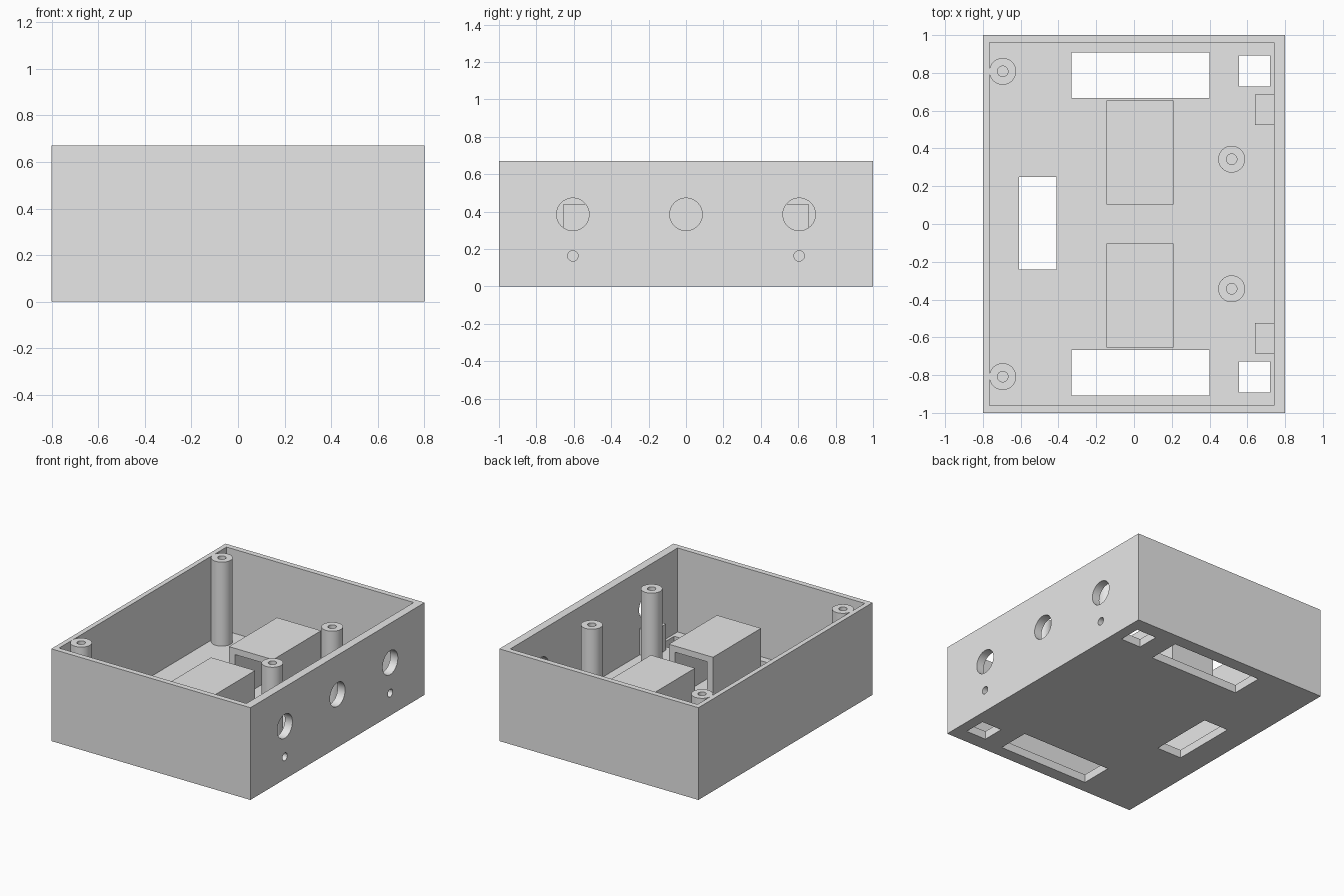
import bpy, math
from mathutils import Matrix

if "Cube" in bpy.data.objects:
    bpy.data.objects.remove(bpy.data.objects["Cube"])

grey = bpy.data.materials.new("light_grey")
grey.diffuse_color = (0.8, 0.8, 0.8, 1)
grey.use_nodes = True
grey.node_tree.nodes["Principled BSDF"].inputs["Base Color"].default_value = grey.diffuse_color


def finish(name):
    ob = bpy.context.object
    ob.name = name
    ob.data.materials.append(grey)
    return ob


def box(name, x0, x1, y0, y1, z0, z1):
    bpy.ops.mesh.primitive_cube_add(size=1)
    ob = finish(name)
    ob.data.transform(Matrix.Translation(((x0 + x1) / 2, (y0 + y1) / 2, (z0 + z1) / 2))
                      @ Matrix.Diagonal((x1 - x0, y1 - y0, z1 - z0, 1)))
    return ob


def cyl(name, r, depth, loc, along_x=False):
    bpy.ops.mesh.primitive_cylinder_add(vertices=48, radius=r, depth=depth)
    ob = finish(name)
    turn = Matrix.Rotation(math.pi / 2, 4, 'Y') if along_x else Matrix()
    ob.data.transform(Matrix.Translation(loc) @ turn)
    return ob


def cut(ob, cutters):
    for c in cutters:
        c.hide_render = True
        m = ob.modifiers.new("cut", 'BOOLEAN')
        m.operation, m.solver, m.object = 'DIFFERENCE', 'EXACT', c
        bpy.context.view_layer.objects.active = ob
        bpy.ops.object.modifier_apply(modifier=m.name)
        bpy.data.objects.remove(c)


def smooth(ob):
    bpy.ops.object.select_all(action='DESELECT')
    ob.select_set(True)
    bpy.context.view_layer.objects.active = ob
    bpy.ops.object.shade_smooth_by_angle(angle=math.radians(30))


H, FLOOR = 0.67, 0.06

# Open case: cavity, floor windows, holes in the right wall
case = box("case", -0.8, 0.8, -1, 1, 0, H)
cutters = [box("cavity", -0.765, 0.74, -0.96, 0.96, FLOOR, 1),
           box("side_window", -0.61, -0.41, -0.24, 0.25, -0.1, 0.2),
           cyl("middle_hole", 0.087, 0.3, (0.8, 0, 0.385), True)]
for s in (-1, 1):
    a, b = sorted((s * 0.667, s * 0.907))
    cutters.append(box("end_window", -0.33, 0.4, a, b, -0.1, 0.2))
    a, b = sorted((s * 0.727, s * 0.892))
    cutters.append(box("small_window", 0.557, 0.72, a, b, -0.1, 0.2))
    cutters.append(cyl("large_hole", 0.087, 0.3, (0.8, s * 0.605, 0.385), True))
    cutters.append(cyl("small_hole", 0.028, 0.3, (0.8, s * 0.605, 0.163), True))
cut(case, cutters)
smooth(case)

for s, side in ((-1, "front"), (1, "back")):
    # Hollow housing, open towards the middle of the case
    a, b = sorted((s * 0.103, s * 0.655))
    housing = box(side + "_housing", -0.145, 0.21, a, b, FLOOR - 0.01, 0.44)
    a, b = sorted((s * 0.0, s * 0.605))
    cut(housing, [box("pocket", -0.095, 0.16, a, b, FLOOR, 0.395)])

    # Small bored holder behind the small hole
    a, b = sorted((s * 0.525, s * 0.685))
    holder = box(side + "_holder", 0.64, 0.742, a, b, FLOOR - 0.01, 0.25)
    cut(holder, [cyl("bore", 0.028, 0.4, (0.69, s * 0.605, 0.163), True)])
    smooth(holder)

    # Screw posts with blind bores
    for x, y, pos in ((-0.695, 0.808, "left"), (0.517, 0.343, "right")):
        post = cyl(f"{side}_{pos}_post", 0.071, H - FLOOR + 0.01,
                   (x, s * y, (H + FLOOR - 0.01) / 2))
        cut(post, [cyl("bore", 0.028, 1, (x, s * y, FLOOR + 0.5))])
        smooth(post)
